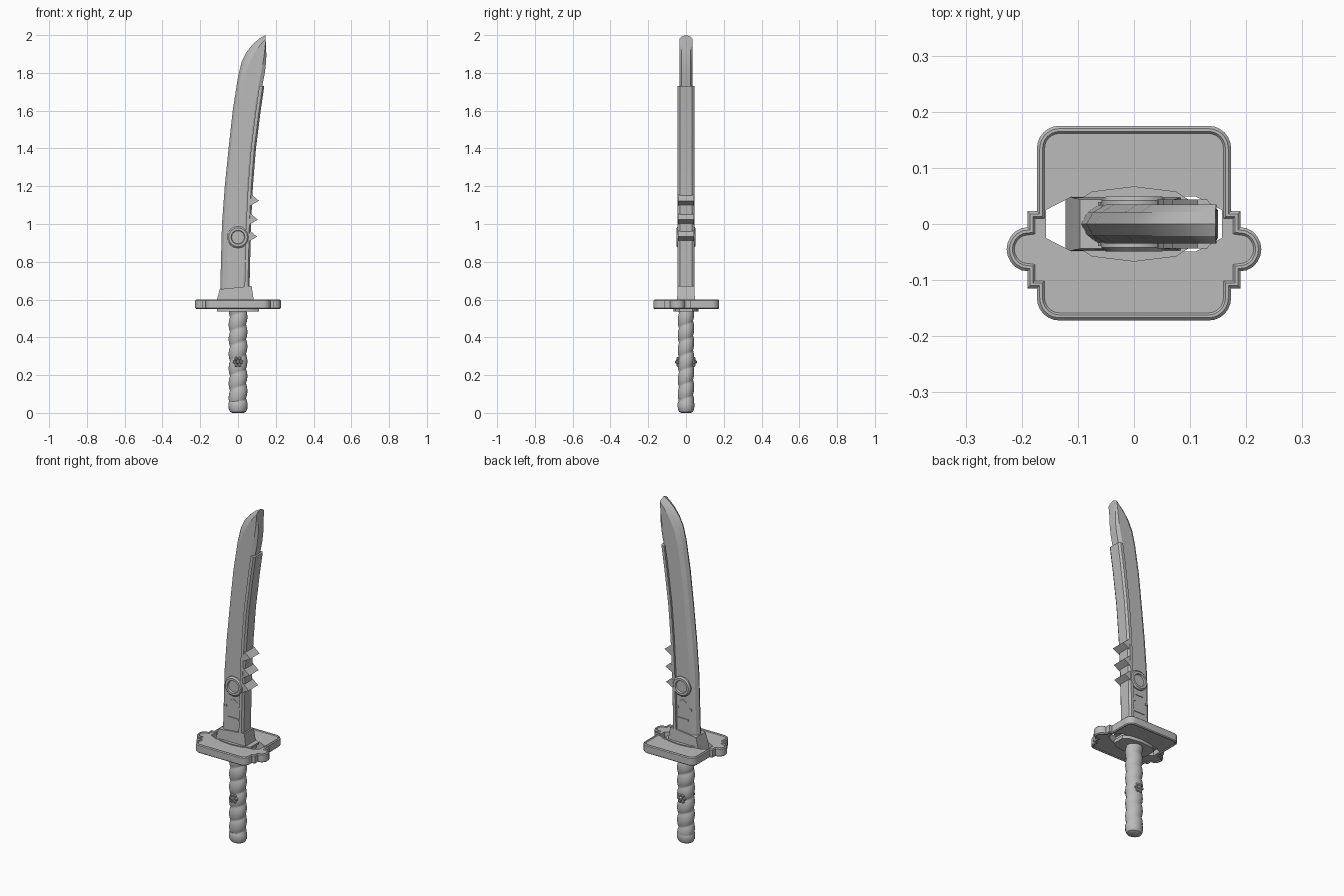
import bpy, bmesh, math
from mathutils import Vector

if "Cube" in bpy.data.objects:
    bpy.data.objects.remove(bpy.data.objects["Cube"])

steel = bpy.data.materials.new("plain grey")
steel.diffuse_color = (0.5, 0.5, 0.5, 1)
steel.use_nodes = True
steel.node_tree.nodes["Principled BSDF"].inputs["Base Color"].default_value = steel.diffuse_color


def finish(name, bm, angle=30):
    bmesh.ops.recalc_face_normals(bm, faces=bm.faces[:])
    me = bpy.data.meshes.new(name)
    bm.to_mesh(me)
    bm.free()
    ob = bpy.data.objects.new(name, me)
    bpy.context.collection.objects.link(ob)
    me.materials.append(steel)
    bpy.ops.object.select_all(action='DESELECT')
    ob.select_set(True)
    bpy.context.view_layer.objects.active = ob
    bpy.ops.object.shade_smooth_by_angle(angle=math.radians(angle))
    return ob


def loft(name, rings, caps=True, closed=False, angle=30):
    """Skin a list of equal-length point rings."""
    bm = bmesh.new()
    rows = [[bm.verts.new(p) for p in r] for r in rings]
    n = len(rows[0])
    pairs = list(zip(rows, rows[1:])) + ([(rows[-1], rows[0])] if closed else [])
    for a, b in pairs:
        for i in range(n):
            j = (i + 1) % n
            bm.faces.new((a[i], a[j], b[j], b[i]))
    if caps and not closed:
        bm.faces.new(rows[0])
        bm.faces.new(rows[-1])
    return finish(name, bm, angle)


def flat(pts, z):
    return [(x, y, z) for x, y in pts]


def arc(cx, cy, r, a0, a1, n):
    return [(cx + r * math.cos(math.radians(a0 + (a1 - a0) * i / n)),
             cy + r * math.sin(math.radians(a0 + (a1 - a0) * i / n))) for i in range(n + 1)]


def inset(pts, d):
    """Mitred inward offset of a clockwise outline."""
    out = []
    for i, p in enumerate(pts):
        p = Vector(p)
        e1 = (p - Vector(pts[i - 1])).normalized()
        e2 = (Vector(pts[(i + 1) % len(pts)]) - p).normalized()
        n1, n2 = Vector((e1.y, -e1.x)), Vector((e2.y, -e2.x))
        out.append(tuple(p + (n1 + n2) * d / (1 + n1.dot(n2))))
    return out


# Guard: lobed outline, raised rim, slotted floor
half = (arc(.133, .135, .04, 90, 0, 6) + [(.173, .023), (.19, .023), (.19, -.006)]
        + arc(.187, -.045, .04, 70, -70, 8) + [(.19, -.084), (.19, -.115), (.173, -.115)]
        + arc(.133, -.132, .04, 0, -90, 6))
outline = half + [(-x, y) for x, y in reversed(half)]
rim = [(0, .555), (.005, .55), (.010, .55), (.014, .555),
       (.014, .595), (.010, .60), (.005, .60), (0, .595)]
loft("guard_rim", [flat(inset(outline, d), z) for d, z in rim], closed=True)

slot = [(-.157, -.025), (-.157, .025), (-.11, .049), (.11, .049),
        (.157, .025), (.157, -.025), (.11, -.049), (-.11, -.049)]
cu = bpy.data.curves.new("guard_floor", 'CURVE')
cu.dimensions, cu.fill_mode, cu.extrude = '2D', 'BOTH', .0205
for pts in (inset(outline, .012), slot):
    sp = cu.splines.new('POLY')
    sp.points.add(len(pts) - 1)
    for q, (x, y) in zip(sp.points, pts):
        q.co = (x, y, 0, 1)
    sp.use_cyclic_u = True
tmp = bpy.data.objects.new("guard_floor_curve", cu)
bpy.context.collection.objects.link(tmp)
me = bpy.data.meshes.new_from_object(tmp.evaluated_get(bpy.context.evaluated_depsgraph_get()))
bpy.data.objects.remove(tmp)
bm = bmesh.new()
bm.from_mesh(me)
bmesh.ops.remove_doubles(bm, verts=bm.verts[:], dist=1e-5)
bmesh.ops.translate(bm, verts=bm.verts[:], vec=(0, 0, .575))
finish("guard_floor", bm)

# Seat plates above and below the guard
seat = [(0, .067), (.075, .058), (.11, .035), (.11, -.035), (.075, -.058),
        (0, -.067), (-.075, -.058), (-.11, -.035), (-.11, .035), (-.075, .058)]
loft("seat_plate", [flat(seat, .536), flat(seat, .556)])
loft("upper_seat_plate", [flat(seat, .59), flat(seat, .601)])

# Flared collar at the blade root
def rect(x0, x1, h, z0, z1):
    return [(x0, -h, z0), (x1, -h, z1), (x1, h, z1), (x0, h, z0)]

loft("blade_collar", [rect(-.122, .088, .048, .55, .55), rect(-.11, .082, .047, .605, .605),
                      rect(-.096, .072, .044, .655, .672)])

# Blade: edge, bevel line and back (x, z each) per station
stations = [(-.095, .62, -.063, .62, .05, .62), (-.085, 1, -.05, 1, .06, 1),
            (-.07, 1.2, -.035, 1.2, .068, 1.2), (-.05, 1.4, -.015, 1.4, .083, 1.4),
            (-.028, 1.6, .006, 1.6, .108, 1.6), (0, 1.78, .032, 1.76, .13, 1.74),
            (.02, 1.86, .051, 1.83, .142, 1.8), (.045, 1.91, .074, 1.88, .149, 1.86),
            (.08, 1.953, .1, 1.925, .15, 1.9), (.115, 1.983, .124, 1.955, .148, 1.935),
            (.145, 2, .146, 1.98, .147, 1.965)]
rings = []
for lx, lz, mx, mz, rx, rz in stations:
    cx, cz = rx - (rx - mx) * .2, rz - (rz - mz) * .2
    side = [(lx + (mx - lx) * .35, .021, lz + (mz - lz) * .35), (mx, .035, mz), (cx, .035, cz), (rx, .024, rz)]
    rings.append([(lx, 0, lz)] + side + [(x, -y, z) for x, y, z in reversed(side)])
loft("blade", rings, angle=20)

# Thick chamfered strip along the back of the blade
rings = []
for x, z in [(.06, .62), (.069, 1), (.079, 1.2), (.095, 1.4), (.12, 1.6), (.139, 1.73)]:
    side = [(x - .026, .044, z), (x - .009, .044, z), (x, .032, z)]
    rings.append(side + [(a, -y, c) for a, y, c in reversed(side)])
loft("back_strip", rings)

# Three barbs on the back strip
for i, (x, z) in enumerate([(.062, .935), (.066, 1.025), (.072, 1.125)]):
    tri = [(x - .01, z + .038), (x + .039, z - .002), (x - .01, z - .03)]
    loft(f"barb_{i + 1}", [[(a, y, c) for a, c in tri] for y in (-.043, .043)])


# Ring medallion through the blade
prof = [(.034, -.040), (.037, -.049), (.050, -.049), (.058, -.042)]
prof += [(r, -y) for r, y in reversed(prof)]
loft("blade_ring", [[(r * math.cos(k * math.pi / 8), y, .93 + r * math.sin(k * math.pi / 8))
                     for k in range(16)] for r, y in prof])

# Small raised marks on both blade faces
marks = {"bar_mark": [(-.042, .735), (.032, .735), (.032, .743), (-.042, .743)],
         "wedge_mark": [(-.03, .838), (.022, .838), (.005, .848), (-.006, .853)],
         "left_tick": [(-.064, .798), (-.046, .798), (-.05, .812), (-.06, .808)],
         "right_tick": [(.022, .798), (.043, .798), (.04, .808), (.03, .812)]}
for name, pts in marks.items():
    for label, s in (("front", -1), ("back", 1)):
        loft(f"{label}_{name}", [[(x, s * y, z) for x, z in pts] for y in (.033, .039)])

# Grip with a helical wrap
rings = []
for i in range(85):
    z = .05 + .49 * i / 84
    ring = []
    for k in range(24):
        a = k * math.tau / 24
        w = ((z / .078) - a / math.tau) % 1
        r = .0415 + .008 * math.sin(math.pi * w) ** .7
        ring.append((r * math.cos(a), r * .88 * math.sin(a), z))
    rings.append(ring)
loft("grip", rings, angle=40)

# Pommel
rings = [[(r * math.cos(k * math.pi / 8), r * .87 * math.sin(k * math.pi / 8), z) for k in range(16)]
         for r, z in [(.03, 0), (.042, .006), (.05, .022), (.051, .05), (.045, .062)]]
loft("pommel", rings)

# Flower-like studs on both sides of the grip
for label, s in (("front", -1), ("back", 1)):
    bm = bmesh.new()
    spots = [(0, 0, .013)] + [(.019 * math.cos(k * math.pi / 3), .019 * math.sin(k * math.pi / 3), .011)
                              for k in range(6)]
    for x, dz, r in spots:
        new = bmesh.ops.create_icosphere(bm, subdivisions=1, radius=r)["verts"]
        bmesh.ops.translate(bm, verts=new, vec=(x, s * (.042 if x or dz else .046), .27 + dz))
    finish(f"{label}_grip_stud", bm)
